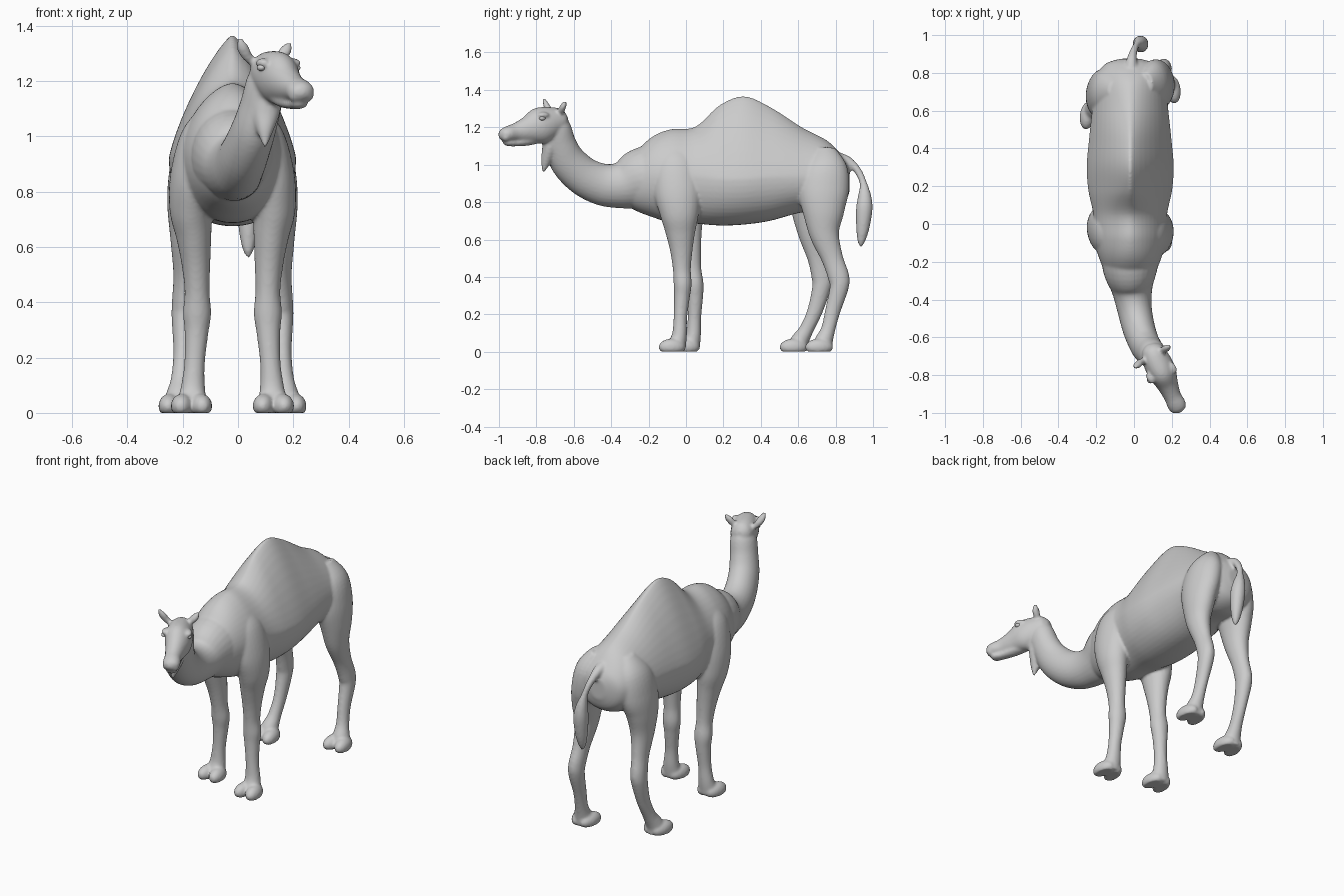
import bpy, bmesh, math
from mathutils import Vector

CX = -0.02      # body centre line
SEG = 28
parts = []


def spline(rows, n=6):
    """Catmull-Rom through rows of equal length."""
    rows = [list(r) for r in rows]
    pts = [rows[0]] + rows + [rows[-1]]
    out = []
    for i in range(1, len(pts) - 2):
        a, b, c, d = pts[i - 1:i + 3]
        for k in range(n):
            t = k / n
            out.append([0.5 * (2 * q + (r - p) * t + (2 * p - 5 * q + 4 * r - s) * t * t
                               + (3 * q - p - 3 * r + s) * t ** 3)
                        for p, q, r, s in zip(a, b, c, d)])
    return out + [rows[-1]]


def skin(name, rings):
    """Closed surface through a list of point rings."""
    bm = bmesh.new()
    vs = [[bm.verts.new(p) for p in r] for r in rings]
    n = len(vs[0])
    for a, b in zip(vs, vs[1:]):
        for i in range(n):
            bm.faces.new((a[i], a[(i + 1) % n], b[(i + 1) % n], b[i]))
    for r in (vs[0], vs[-1]):
        c = bm.verts.new(sum((v.co for v in r), Vector()) / n)
        for i in range(n):
            bm.faces.new((r[i], r[(i + 1) % n], c))
    bmesh.ops.recalc_face_normals(bm, faces=bm.faces)
    me = bpy.data.meshes.new(name)
    bm.to_mesh(me)
    bm.free()
    ob = bpy.data.objects.new(name, me)
    bpy.context.collection.objects.link(ob)
    parts.append(ob)
    return ob


def tube(name, stations):
    """Stations: x, y, z, side radius, depth radius."""
    st = spline(stations)
    cs = [Vector(s[:3]) for s in st]
    rings = []
    for i, s in enumerate(st):
        t = (cs[min(i + 1, len(cs) - 1)] - cs[max(i - 1, 0)]).normalized()
        side = (Vector((1, 0, 0)) - t * t.x).normalized()
        up = side.cross(t)
        rx, ry = max(s[3], .003), max(s[4], .003)
        rings.append([cs[i] + side * rx * math.cos(a) + up * ry * math.sin(a)
                      for a in (2 * math.pi * k / SEG for k in range(SEG))])
    return skin(name, rings)


def ball(name, c, r, turn=0, floor=None):
    bpy.ops.mesh.primitive_uv_sphere_add(segments=24, ring_count=16)
    ob = bpy.context.object
    ob.name = name
    for v in ob.data.vertices:
        x, y, z = (v.co[i] * r[i] for i in range(3))
        v.co = (c[0] + x * math.cos(turn) - y * math.sin(turn),
                c[1] + x * math.sin(turn) + y * math.cos(turn), c[2] + z)
        if floor is not None:
            v.co.z = max(v.co.z, floor)
    return ob


# Torso with hump: y, bottom, top, widest height, half width, upper exponent
torso = [(.875, .86, .98, .92, .05, 2), (.845, .79, 1.035, .92, .135, 2),
         (.76, .75, 1.125, .92, .185, 1.7), (.62, .745, 1.20, .93, .2, 1.5),
         (.45, .70, 1.31, .93, .218, 1.3), (.31, .68, 1.368, .92, .23, 1.25),
         (.18, .675, 1.32, .92, .222, 1.3), (.05, .685, 1.203, .93, .195, 1.55),
         (-.08, .69, 1.19, .93, .19, 1.65), (-.18, .72, 1.15, .93, .165, 1.8),
         (-.27, .755, 1.065, .91, .125, 2), (-.34, .80, .98, .89, .08, 2)]
rings = []
for y, zb, zt, zm, hw, p in spline(torso):
    ring = []
    for k in range(48):
        a = 2 * math.pi * k / 48
        c, s = math.cos(a), math.sin(a)
        e = 2 / p if s > 0 else 0.95
        ring.append(Vector((CX + hw * math.copysign(abs(c) ** e, c), y,
                            zm + ((zt - zm) * s ** e if s > 0 else -(zm - zb) * (-s) ** e))))
    rings.append(ring)
skin("torso", rings)

# Neck
tube("neck", [(CX, -.1, .93, .16, .2), (CX, -.24, .92, .145, .17), (-.01, -.35, .89, .108, .125),
              (.003, -.45, .895, .092, .112), (.025, -.55, .94, .086, .104), (.055, -.632, 1.02, .08, .097),
              (.082, -.672, 1.11, .075, .085), (.102, -.695, 1.2, .07, .078), (.11, -.71, 1.26, .045, .05)])

# Head, lower jaw, throat tuft
tube("head", [(.088, -.635, 1.245, .02, .02), (.096, -.66, 1.24, .055, .06), (.118, -.72, 1.225, .073, .086),
              (.15, -.785, 1.207, .074, .097), (.178, -.85, 1.187, .057, .07), (.203, -.91, 1.173, .046, .05),
              (.225, -.955, 1.163, .049, .042), (.238, -.982, 1.155, .04, .032), (.245, -.996, 1.15, .012, .01)])
tube("lower_jaw", [(.14, -.77, 1.15, .04, .03), (.172, -.84, 1.128, .036, .025), (.203, -.91, 1.117, .03, .019),
                   (.222, -.955, 1.118, .032, .018), (.23, -.975, 1.12, .012, .008)])
tube("throat_tuft", [(.105, -.72, 1.14, .055, .05), (.1, -.73, 1.08, .05, .04),
                     (.098, -.748, 1.02, .03, .028), (.098, -.763, .96, .005, .006)])
parts.append(ball("left_nostril_lip", (.207, -.972, 1.148), (.024, .024, .024)))
parts.append(ball("right_nostril_lip", (.25, -.962, 1.148), (.024, .024, .024)))

# Ears and brows
tube("left_ear", [(.055, -.72, 1.265, .014, .014), (.03, -.735, 1.295, .02, .018),
                  (.015, -.75, 1.325, .021, .015), (.006, -.762, 1.356, .006, .006)])
tube("right_ear", [(.135, -.68, 1.265, .014, .014), (.157, -.667, 1.29, .02, .018),
                   (.175, -.655, 1.315, .021, .016), (.187, -.645, 1.338, .007, .007)])
for sx, sy, side in ((.202, -.762, "right"), (.088, -.815, "left")):
    parts.append(ball(side + "_brow", (sx, sy, 1.265), (.022, .034, .017), .45))

# Tail
tube("tail", [(-.015, .82, 1.03, .035, .035), (-.012, .87, 1.015, .027, .026), (0, .92, .965, .019, .02),
              (.015, .948, .9, .018, .02), (.028, .955, .83, .033, .036), (.035, .953, .76, .041, .044),
              (.037, .945, .66, .034, .035), (.037, .937, .59, .02, .02), (.037, .935, .56, .004, .004)])


def foot(name, x, y, ry, sign):
    for s in (-1, 1):
        parts.append(ball(name + "_toe", (x + s * .033, y, .025), (.041, ry, .045), s * .14, 0))


# Front legs: z, y, offset from centre, side radius, depth radius
front = [(1.1, -.06, .08, .03, .05), (1.0, -.055, .115, .07, .11), (.86, -.045, .142, .082, .125),
         (.74, -.035, .15, .078, .105), (.64, -.03, .14, .064, .08), (.54, -.025, .132, .052, .06),
         (.44, -.022, .128, .045, .048), (.36, -.018, .128, .051, .048), (.29, -.022, .13, .043, .042),
         (.18, -.03, .137, .037, .036), (.09, -.035, .143, .044, .04), (.03, -.05, .146, .055, .05),
         (.004, -.05, .146, .05, .045)]
for sign, side, shift in ((1, "right", 0), (-1, "left", .075)):
    tube(side + "_front_leg", [(CX + sign * o, y + shift * max(0, min(1, (1 - z) / .75)), z, rx, ry)
                               for z, y, o, rx, ry in front])
    foot(side + "_front", CX + sign * .148, -.075 + shift, .072, sign)

# Hind legs: z, right y, left y, offset, side radius, depth radius
hind = [(1.08, .74, .7, .08, .04, .06), (.98, .745, .7, .12, .08, .12), (.86, .735, .685, .145, .085, .135),
        (.75, .735, .675, .16, .076, .112), (.63, .74, .68, .165, .06, .08), (.5, .782, .708, .17, .044, .058),
        (.4, .816, .728, .176, .043, .057), (.34, .818, .724, .178, .042, .05), (.22, .785, .69, .18, .034, .041),
        (.12, .76, .645, .187, .036, .038), (.05, .735, .605, .194, .05, .05), (.004, .73, .6, .194, .05, .05)]
for sign, side in ((1, "right"), (-1, "left")):
    tube(side + "_hind_leg", [(CX + sign * o, yr if sign > 0 else yl, z, rx, ry)
                              for z, yr, yl, o, rx, ry in hind])
    foot(side + "_hind", CX + sign * .193, .712 if sign > 0 else .575, .075, sign)

# Fuse everything into one smooth skin
bpy.ops.object.select_all(action='DESELECT')
for o in parts:
    o.select_set(True)
body = parts[0]
bpy.context.view_layer.objects.active = body
bpy.ops.object.join()
body.name = "camel_body"
rm = body.modifiers.new("fuse", 'REMESH')
rm.mode = 'VOXEL'
rm.voxel_size = 0.008
rm.use_smooth_shade = True
sm = body.modifiers.new("soften", 'SMOOTH')
sm.factor = 0.5
sm.iterations = 5
for m in ("fuse", "soften"):
    bpy.ops.object.modifier_apply(modifier=m)
bpy.ops.object.shade_smooth()

# Eyes
for sx, sy, side in ((.211, -.768, "right"), (.083, -.826, "left")):
    eye = ball(side + "_eye", (sx, sy, 1.248), (.014, .018, .012), .45)
    bpy.context.view_layer.objects.active = eye
    bpy.ops.object.shade_smooth()
